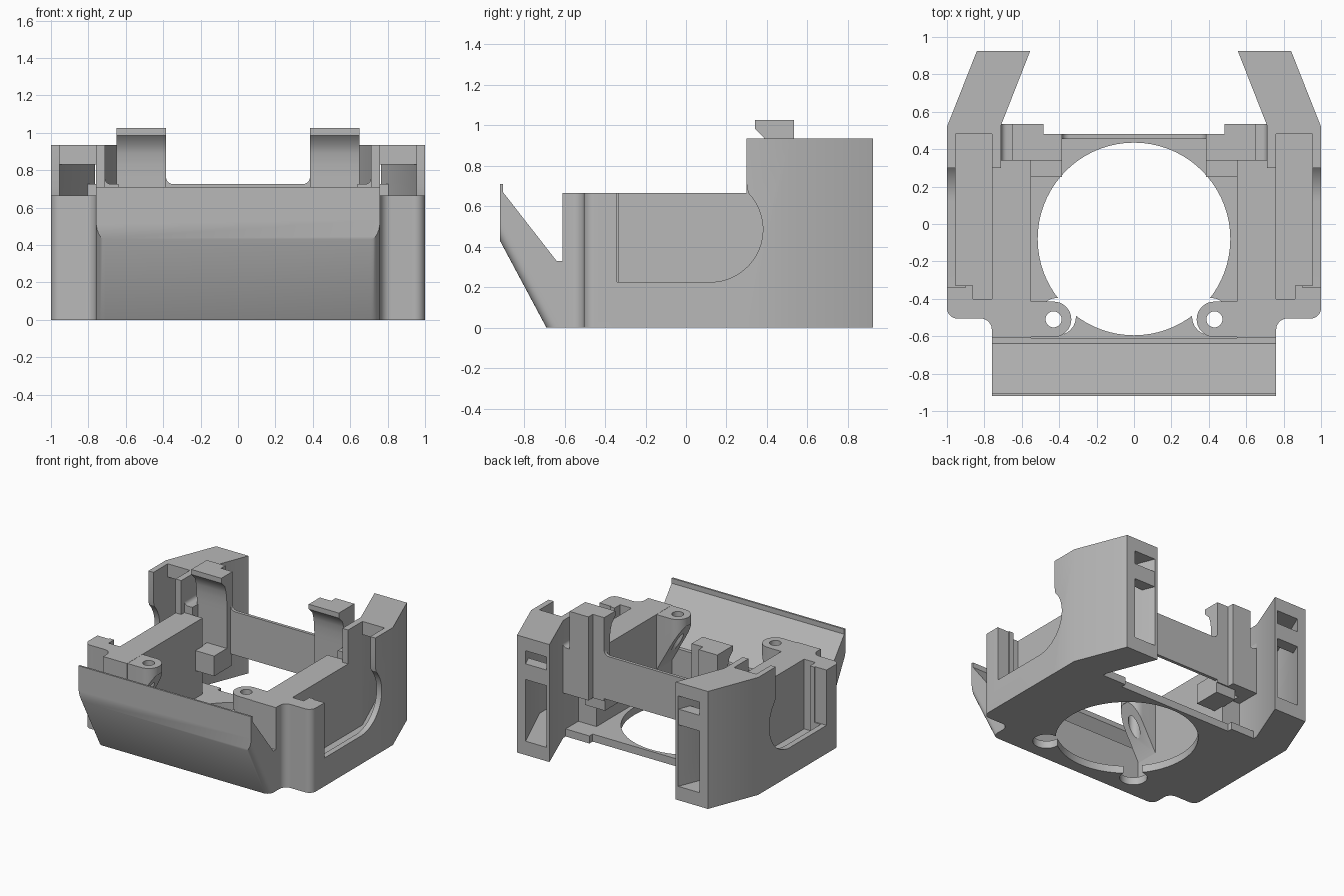
import bpy, bmesh
from math import sin, cos, radians

if "Cube" in bpy.data.objects:
    bpy.data.objects.remove(bpy.data.objects["Cube"], do_unlink=True)

grey = bpy.data.materials.new("plain grey")
grey.use_nodes = True
GREY = (0.48, 0.48, 0.48, 1)
grey.diffuse_color = GREY
grey.node_tree.nodes["Principled BSDF"].inputs["Base Color"].default_value = GREY


def arc(cx, cy, r, a0, a1, n=12):
    """Points of an arc, angles in degrees."""
    steps = [radians(a0 + (a1 - a0) * i / n) for i in range(n + 1)]
    return [(cx + r * cos(a), cy + r * sin(a)) for a in steps]


def prism(name, outline, lo, hi, axis="z", side=1, bevel=None):
    """Extrude an outline along an axis; side=-1 mirrors it in x."""
    place = {"x": lambda a, b, t: (t, a, b),
             "y": lambda a, b, t: (a, t, b),
             "z": lambda a, b, t: (a, b, t)}[axis]
    bm = bmesh.new()
    ends = []
    for t in (lo, hi):
        ends.append([bm.verts.new(place(a, b, t)) for a, b in outline])
    bottom, top = ends
    bm.faces.new(bottom)
    bm.faces.new(top)
    n = len(outline)
    for i in range(n):
        j = (i + 1) % n
        bm.faces.new((bottom[i], bottom[j], top[j], top[i]))
    if bevel:
        edges = [bm.edges.get((e[0], e[1])) for e in ends]
        bmesh.ops.bevel(bm, geom=edges, offset=bevel, segments=6,
                        profile=0.5, affect="EDGES")
    for v in bm.verts:
        v.co.x *= side
    bmesh.ops.recalc_face_normals(bm, faces=bm.faces)
    mesh = bpy.data.meshes.new(name)
    bm.to_mesh(mesh)
    bm.free()
    mesh.materials.append(grey)
    obj = bpy.data.objects.new(name, mesh)
    bpy.context.collection.objects.link(obj)
    return obj


def box(name, x0, x1, y0, y1, z0, z1, side=1):
    return prism(name, [(x0, y0), (x1, y0), (x1, y1), (x0, y1)], z0, z1, "z", side)


def cut(obj, cutters):
    """Subtract each cutter and bake the result."""
    for c in cutters:
        c.hide_render = True
        m = obj.modifiers.new("cut", "BOOLEAN")
        m.operation, m.solver, m.object = "DIFFERENCE", "EXACT", c
    bpy.context.view_layer.update()
    deps = bpy.context.evaluated_depsgraph_get()
    baked = bpy.data.meshes.new_from_object(obj.evaluated_get(deps))
    obj.modifiers.clear()
    obj.data = baked


cutters = []


def cutter(obj):
    cutters.append(obj)
    return obj


# Floor with a round opening and two screw access lobes
floor = prism("floor", [(-0.6, -0.64), (0.6, -0.64), (0.6, 0.3), (0.72, 0.3), (0.72, 0.5),
                        (0.5, 0.5), (0.5, 0.46), (-0.5, 0.46), (-0.5, 0.5), (-0.72, 0.5),
                        (-0.72, 0.3), (-0.6, 0.3)], 0, 0.06)
holes = [cutter(prism("floor_hole", arc(0, -0.08, 0.515, 0, 355, 71), -0.1, 0.2))]
for s in (1, -1):
    holes.append(cutter(prism("lobe_hole", arc(0.41, -0.495, 0.1, 0, 345, 23), -0.1, 0.2, "z", s)))
cut(floor, holes)

# Sloping front flap
prism("front_flap", [(-0.69, 0), (-0.92, 0.43), (-0.92, 0.71), (-0.905, 0.71),
                     (-0.905, 0.67), (-0.64, 0.33), (-0.61, 0.33), (-0.61, 0)],
      -0.76, 0.76, "x", bevel=0.05)

# Rear cross wall with filleted ends
wall = [(-0.4, 0.38), (0.4, 0.38), (0.4, 0.77)]
wall += [(0.385, 0.77)] + arc(0.345, 0.765, 0.04, 0, -90, 6)
wall += arc(-0.345, 0.765, 0.04, 270, 180, 6) + [(-0.385, 0.77), (-0.4, 0.77)]
prism("rear_wall", wall, 0.455, 0.48, "y")

# Shared outlines of one side
side_plan = [(0.55, -0.61), (0.76, -0.61)]
side_plan += arc(0.7, -0.565, 0.06, 0, 0, 1)[:1] + arc(0.82, -0.565, 0.06, 180, 90, 6)
side_plan += arc(0.945, -0.45, 0.055, -90, 0, 8) + [(1, 0.3), (0.55, 0.3)]
tower_plan = [(0.71, 0.3), (1, 0.3), (1, 0.52), (0.84, 0.925), (0.555, 0.925), (0.71, 0.53)]
pocket_plan = [(0.76, -0.4), (0.86, -0.4), (0.86, -0.33), (0.955, -0.33),
               (0.955, 0.48), (0.76, 0.48)]
channel_plan = [(0.76, 0.47), (0.955, 0.47), (0.955, 0.48), (0.75, 0.96), (0.565, 0.96),
                (0.76, 0.48)]
window = [(-0.34, 0.225)] + arc(0.12, 0.485, 0.26, -90, 44, 20)
window += [(0.3, 0.71), (0.3, 1.1), (-0.34, 1.1)]
lug_plan = [(0.57, -0.605)] + arc(0.43, -0.51, 0.095, 270, 90, 18) + [(0.57, -0.415)]
clip_profile = [(0.48, 0.36), (0.48, 1.025), (0.34, 1.025), (0.34, 0.985), (0.385, 0.94),
                (0.4, 0.89), (0.408, 0.83), (0.41, 0.76), (0.41, 0.36)]

for s, tag in ((1, "left"), (-1, "right")):
    # Side wall and rear tower, hollowed by a pocket, channel and side window
    pocket = cutter(prism("pocket", pocket_plan, 0.11, 1.2, "z", s))
    channel = cutter(prism("channel", channel_plan, 0.11, 0.83, "z", s))
    opening = cutter(prism("side_opening", window, 0.9, 1.1, "x", s))
    side_wall = prism(tag + "_side_wall", side_plan, 0, 0.665, "z", s)
    cut(side_wall, [pocket, opening])
    tower = prism(tag + "_rear_tower", tower_plan, 0, 0.935, "z", s)
    cut(tower, [pocket, channel, opening])

    # Bar between the two rear slots
    prism(tag + "_slot_bar", [(0.57, 0.924), (0.77, 0.924), (0.81, 0.83), (0.61, 0.83)],
          0.6, 0.725, "z", s)

    # Wall ledge and web joining the clip to the tower
    box(tag + "_ledge", 0.55, 0.715, 0.295, 0.34, 0, 0.665, s)
    web = [(0.64, 0.36), (0.72, 0.36), (0.72, 0.79), (0.71, 0.78)]
    web += arc(0.68, 0.755, 0.03, 0, -90, 5) + [(0.64, 0.725)]
    prism(tag + "_clip_web", web, 0.34, 0.535, "y", s)

    # Spring clip, its rear pillar and its lower block
    prism(tag + "_clip", clip_profile, 0.385, 0.65, "x", s)
    box(tag + "_clip_pillar", 0.485, 0.65, 0.47, 0.535, 0.36, 1.025, s)
    box(tag + "_clip_block", 0.385, 0.56, 0.25, 0.47, 0.28, 0.44, s)

    # Screw lug on a sloping gusset
    lug = prism(tag + "_screw_lug", lug_plan, 0.2, 0.664, "z", s)
    slope = cutter(prism("gusset_slope", [(0.2, 0.6), (0.34, 0.6), (0.552, 0.22),
                                          (0.552, 0.1), (0.2, 0.1)], -0.8, -0.2, "y", s))
    screw = cutter(prism("screw_hole", arc(0.43, -0.51, 0.043, 0, 345, 23), 0.1, 0.8, "z", s))
    cut(lug, [slope, screw])

for c in cutters:
    bpy.data.objects.remove(c, do_unlink=True)

# Smooth curves, crisp corners
for obj in bpy.context.collection.objects:
    if obj.type == "MESH":
        obj.data.shade_smooth()
        obj.data.set_sharp_from_angle(angle=radians(30))
